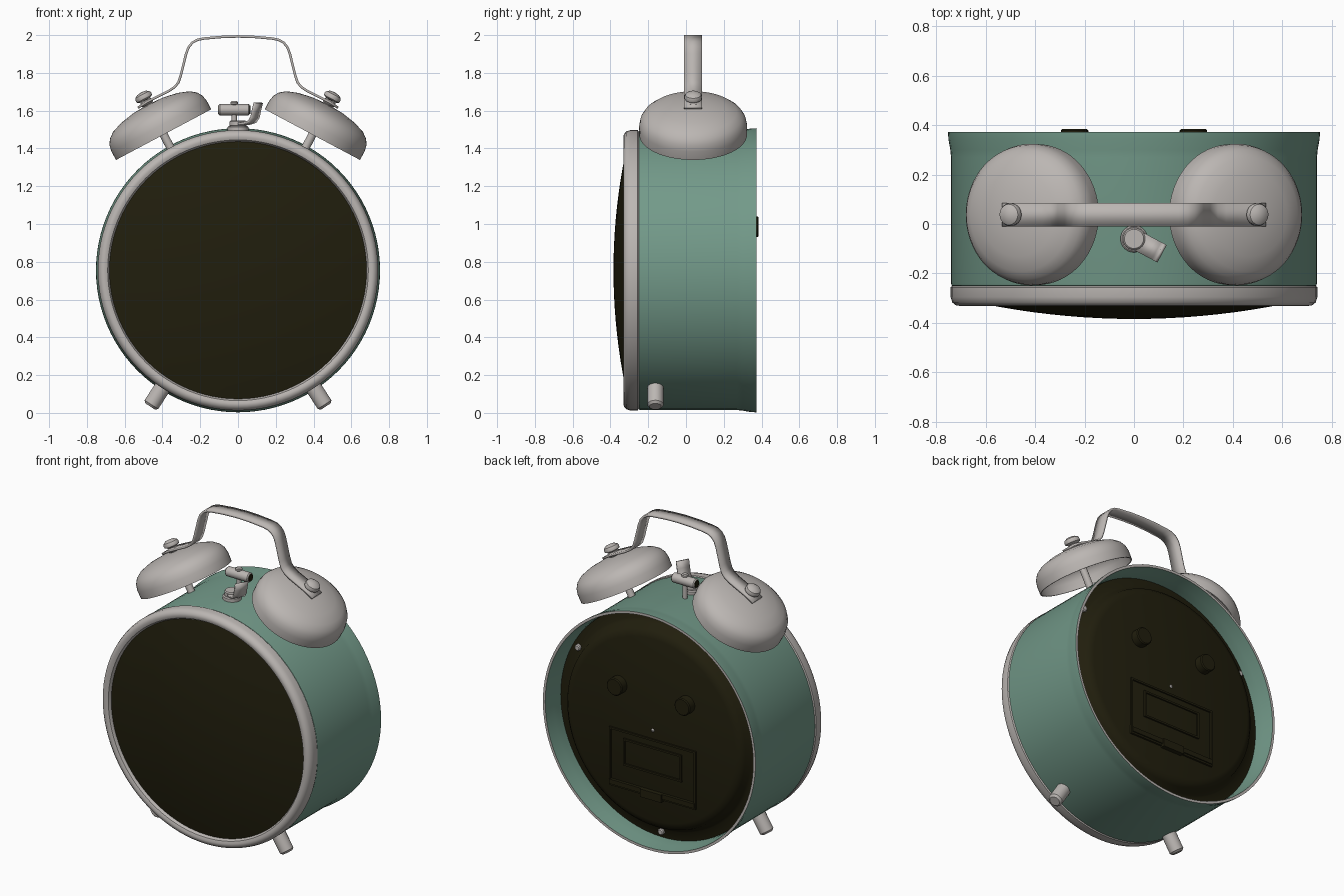
import bpy, bmesh, math
from mathutils import Matrix, Vector

cube = bpy.data.objects.get("Cube")
if cube:
    bpy.data.objects.remove(cube, do_unlink=True)


def material(name, rgb):
    m = bpy.data.materials.new(name)
    m.use_nodes = True
    m.diffuse_color = (*rgb, 1)
    bsdf = m.node_tree.nodes["Principled BSDF"]
    bsdf.inputs["Base Color"].default_value = (*rgb, 1)
    bsdf.inputs["Roughness"].default_value = 0.6
    return m


TEAL = material("teal enamel", (0.17, 0.32, 0.25))
METAL = material("warm grey metal", (0.50, 0.47, 0.45))
DARK = material("dark olive", (0.015, 0.013, 0.004))

CENTRE_Z = 0.755
# Local z becomes the clock's front-to-back axis
DRUM = Matrix.Translation((0, 0, CENTRE_Z)) @ Matrix.Rotation(-math.pi / 2, 4, 'X')


def finish(name, bm, mats, angle=35):
    bmesh.ops.recalc_face_normals(bm, faces=bm.faces)
    mesh = bpy.data.meshes.new(name)
    bm.to_mesh(mesh)
    bm.free()
    for m in mats:
        mesh.materials.append(m)
    ob = bpy.data.objects.new(name, mesh)
    bpy.context.collection.objects.link(ob)
    bpy.ops.object.select_all(action='DESELECT')
    ob.select_set(True)
    bpy.context.view_layer.objects.active = ob
    bpy.ops.object.shade_smooth_by_angle(angle=math.radians(angle))
    return ob


def lathe(name, profile, matrix, mats, segs=48, closed=False, rule=None):
    """Spin (radius, height) points around local z."""
    bm = bmesh.new()
    pts = profile + profile[:1] if closed else profile
    verts = [bm.verts.new((r, 0, h)) for r, h in pts]
    edges = [bm.edges.new(pair) for pair in zip(verts, verts[1:])]
    bmesh.ops.spin(bm, geom=verts + edges, cent=(0, 0, 0), axis=(0, 0, 1),
                   angle=math.tau, steps=segs, use_duplicate=False)
    bmesh.ops.remove_doubles(bm, verts=bm.verts, dist=0.0004)
    bmesh.ops.recalc_face_normals(bm, faces=bm.faces)
    bm.transform(matrix)
    bm.normal_update()
    if rule:
        for f in bm.faces:
            f.material_index = rule(f)
    return finish(name, bm, mats)


def rod(name, radius, low, high, matrix, mat, segs=24, bevel=0.006):
    b = min(bevel, radius / 2)
    return lathe(name, [(0, low), (radius - b, low), (radius, low + b),
                        (radius, high - b), (radius - b, high), (0, high)],
                 matrix, [mat], segs)


def block(name, centre, size, mat):
    bm = bmesh.new()
    bmesh.ops.create_cube(bm, size=1, matrix=Matrix.Translation(centre)
                          @ Matrix.Diagonal((*size, 1)))
    return finish(name, bm, [mat])


def strap(name, path, width, thickness, matrix, mat):
    """Bend a flat strip along (x, z) points, width along local y."""
    bm = bmesh.new()
    rows = [[bm.verts.new((x, s * width / 2, z)) for s in (-1, 1)] for x, z in path]
    for a, b in zip(rows, rows[1:]):
        bm.faces.new((a[0], b[0], b[1], a[1]))
    bm.transform(matrix)
    ob = finish(name, bm, [mat])
    mod = ob.modifiers.new("thickness", 'SOLIDIFY')
    mod.thickness = thickness
    mod.offset = 0
    return ob


# Drum with flared back lip; the lip's end face is bare metal
lathe("body_shell", [(0.728, -0.255), (0.738, -0.248), (0.74, -0.24), (0.74, 0.27),
                     (0.743, 0.30), (0.751, 0.345), (0.752, 0.372), (0.736, 0.372),
                     (0.728, 0.30), (0.724, 0.26), (0.724, -0.255)],
      DRUM, [TEAL, METAL], 96, True,
      lambda f: int(f.calc_center_median().y > 0.37))

# Rounded front ring
lathe("front_ring", [(0.735, -0.25), (0.742, -0.256), (0.742, -0.295), (0.735, -0.317),
                     (0.72, -0.329), (0.705, -0.331), (0.69, -0.325), (0.681, -0.31),
                     (0.68, -0.25)], DRUM, [METAL], 96, True)

# Domed front
DOME_R, DOME_DEPTH = 0.685, 0.077
lathe("front_dome", [(DOME_R * t / 10, -0.384 + DOME_DEPTH * (t / 10) ** 2)
                     for t in range(11)], DRUM, [DARK], 96)

# Recessed back with a raised middle
lathe("back_panel", [(0.725, 0.20), (0.722, 0.235), (0.665, 0.245), (0.645, 0.26),
                     (0.63, 0.30), (0.61, 0.32), (0.58, 0.33), (0, 0.335)],
      DRUM, [DARK], 96)

# Back knobs, screws and centre pin
for side, label in ((1, "left"), (-1, "right")):
    rod(f"{label}_back_knob", 0.055, 0.32, 0.385,
        Matrix.Translation((side * 0.24, 0, 0.23)) @ DRUM, DARK, 32)
for i in range(3):
    a = math.radians(30 + 120 * i)
    rod(f"back_screw_{i + 1}", 0.02, 0.23, 0.262,
        Matrix.Translation((0.68 * math.cos(a), 0, 0.68 * math.sin(a))) @ DRUM, METAL, 16)
rod("centre_pin", 0.011, 0.32, 0.342, DRUM, METAL, 16)


# Battery cover outlines
def frame(name, half_x, low, high, bar):
    mid, tall = (low + high) / 2, high - low
    for s, label in ((1, "left"), (-1, "right")):
        block(f"{name}_{label}", (s * half_x, 0.335, CENTRE_Z + mid),
              (bar, 0.016, tall + bar), DARK)
    for z, label in ((low, "bottom"), (high, "top")):
        block(f"{name}_{label}", (0, 0.335, CENTRE_Z + z),
              (2 * half_x, 0.016, bar), DARK)


frame("battery_cover", 0.30, -0.42, -0.06, 0.012)
frame("battery_inset", 0.20, -0.27, -0.11, 0.012)
block("battery_ledge", (0, 0.335, CENTRE_Z - 0.40), (0.60, 0.03, 0.03), DARK)
block("battery_latch", (0, 0.34, CENTRE_Z - 0.41), (0.15, 0.04, 0.05), DARK)

# Bells, posts, nuts and feet on both sides
BELL_Y = 0.038
for side, label in ((1, "left"), (-1, "right")):
    tilt = (Matrix.Translation((side * 0.394, BELL_Y, 1.473))
            @ Matrix.Rotation(side * math.radians(28), 4, 'Y'))
    lathe(f"{label}_bell", [(0.278, 0), (0.285, 0), (0.286, 0.05), (0.279, 0.085),
                            (0.262, 0.113), (0.23, 0.138), (0.17, 0.16), (0.09, 0.175),
                            (0, 0.18), (0, 0.17), (0.16, 0.15), (0.225, 0.128),
                            (0.255, 0.105), (0.272, 0.08), (0.278, 0.05), (0.278, 0)],
          tilt, [METAL], 64)
    rod(f"{label}_bell_post", 0.022, -0.12, 0.2, tilt, METAL)
    rod(f"{label}_bell_washer", 0.034, 0.178, 0.205, tilt, METAL)
    lathe(f"{label}_bell_nut", [(0, 0.205), (0.03, 0.207), (0.045, 0.215), (0.047, 0.228),
                                (0.042, 0.24), (0.026, 0.25), (0, 0.254)],
          tilt, [METAL], 24)
    foot = (Matrix.Translation((0, -0.162, CENTRE_Z))
            @ Matrix.Rotation(side * math.radians(180 - 32.8), 4, 'Y'))
    rod(f"{label}_foot", 0.043, 0.70, 0.858, foot, METAL, 32, 0.012)

# Carrying handle
half = [(0.53, 1.615), (0.48, 1.648), (0.37, 1.702), (0.335, 1.725), (0.315, 1.75),
        (0.302, 1.79), (0.275, 1.90), (0.262, 1.935), (0.242, 1.96), (0.215, 1.975),
        (0.18, 1.982), (0.09, 1.99)]
strap("carry_handle", [(-x, z) for x, z in half] + [(0, 1.993)] + half[::-1],
      0.095, 0.013, Matrix.Translation((0, BELL_Y, 0)), METAL)

# Hammer between the bells
upright = Matrix.Translation((-0.02, BELL_Y, 0))
rod("hammer_stem", 0.014, 1.48, 1.635, upright, METAL, 16)
rod("hammer_stem_cap", 0.02, 1.628, 1.65, upright, METAL, 16)
across = Matrix.Translation((-0.02, BELL_Y, 1.605)) @ Matrix.Rotation(math.pi / 2, 4, 'Y')
rod("hammer_head", 0.03, -0.082, 0.082, across, METAL)
for s, label in ((1, "left"), (-1, "right")):
    rod(f"hammer_{label}_end", 0.023, s * 0.083 - 0.002, s * 0.083 + 0.002,
        across, DARK, 24, 0.001)

# Stop lever in front of the hammer
pivot = Matrix.Translation((0, -0.06, 0)) @ Matrix.Rotation(math.radians(-28), 4, 'Z')
rod("lever_base", 0.055, 1.48, 1.52, pivot, METAL)
rod("lever_pivot", 0.045, 1.515, 1.548, pivot, METAL)
strap("stop_lever", [(0, 1.53), (0.05, 1.532), (0.085, 1.542), (0.102, 1.565),
                     (0.11, 1.60), (0.122, 1.642)], 0.08, 0.014, pivot, METAL)
